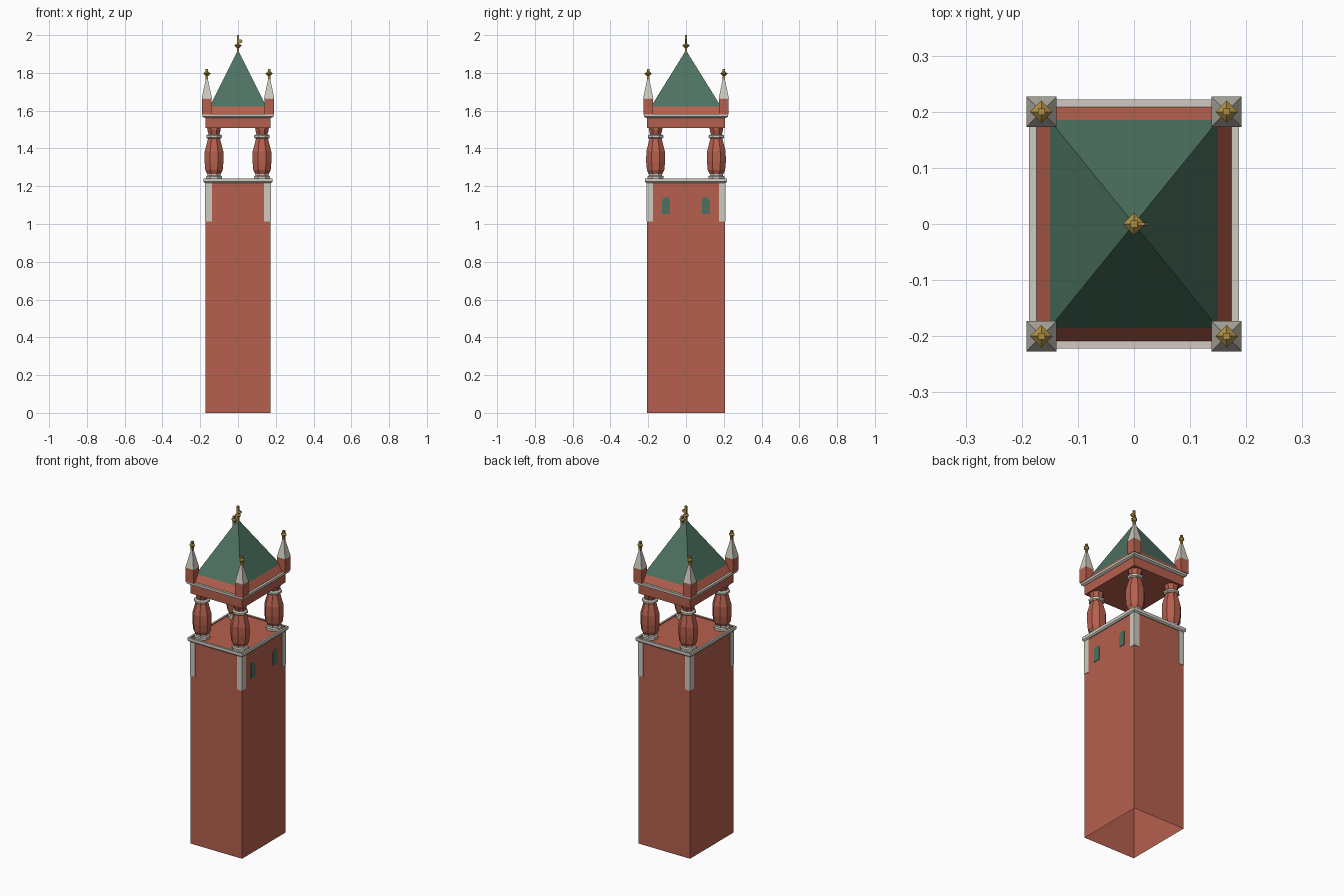
import bpy, bmesh, math

cube = bpy.data.objects.get("Cube")
if cube:
    bpy.data.objects.remove(cube)


def material(name, rgb):
    m = bpy.data.materials.new(name)
    m.use_nodes = True
    m.diffuse_color = (*rgb, 1)
    m.node_tree.nodes["Principled BSDF"].inputs["Base Color"].default_value = (*rgb, 1)
    return m


BRICK = material("red_brick", (0.47, 0.117, 0.075))
STONE = material("pale_stone", (0.63, 0.6, 0.53))
GREEN = material("green_copper", (0.075, 0.17, 0.12))
GOLD = material("gold", (0.42, 0.27, 0.055))


def finish(name, bm, mats):
    bmesh.ops.remove_doubles(bm, verts=bm.verts, dist=0.00001)
    bmesh.ops.recalc_face_normals(bm, faces=bm.faces)
    mesh = bpy.data.meshes.new(name)
    bm.to_mesh(mesh)
    bm.free()
    for m in mats:
        mesh.materials.append(m)
    ob = bpy.data.objects.new(name, mesh)
    bpy.context.collection.objects.link(ob)
    return ob


def stack(name, mats, levels, at=(0, 0), sides=4, turn=0.5, bottom=True):
    """Join polygon rings (z, half width x, half width y); the last material fills later bands."""
    bm = bmesh.new()
    k = 1 / math.cos(math.pi / sides) if turn else 1
    rings = []
    for z, hx, hy in levels:
        angles = [(i + turn) * math.tau / sides for i in range(sides)]
        rings.append([bm.verts.new((at[0] + hx * k * math.cos(a),
                                    at[1] + hy * k * math.sin(a), z)) for a in angles])
    for band, (low, high) in enumerate(zip(rings, rings[1:])):
        for i in range(sides):
            j = (i + 1) % sides
            if levels[band + 1][1] == 0:
                f = bm.faces.new((low[i], low[j], high[i]))
            elif levels[band][1] == 0:
                f = bm.faces.new((low[i], high[j], high[i]))
            else:
                f = bm.faces.new((low[i], low[j], high[j], high[i]))
            f.material_index = min(band, len(mats) - 1)
    if bottom and levels[0][1] > 0:
        bm.faces.new(rings[0][::-1])
    if levels[-1][1] > 0:
        bm.faces.new(rings[-1]).material_index = len(mats) - 1
    loose = [v for v in bm.verts if not v.link_faces]
    bmesh.ops.delete(bm, geom=loose, context='VERTS')
    return finish(name, bm, mats)


def round_stack(name, mat, profile, at):
    return stack(name, [mat], [(z, r, r) for z, r in profile], at, sides=8)


def finial(name, at, z, post_top):
    # Thin square post through a four-sided diamond
    stack(name + "_post", [GOLD], [(z - 0.045, 0.006, 0.006), (post_top, 0.006, 0.006)], at)
    stack(name + "_diamond", [GOLD],
          [(z - 0.02, 0, 0), (z, 0.02, 0.02), (z + 0.016, 0, 0)], at, turn=0)


# Shaft, open underneath
stack("tower_shaft", [BRICK], [(0, 0.172, 0.207), (1.216, 0.172, 0.207)], bottom=False)

# Stone rim with a brick floor slightly sunk inside it
stack("balcony_rim", [STONE, STONE, STONE, BRICK],
      [(1.217, 0.176, 0.211), (1.224, 0.183, 0.218), (1.242, 0.183, 0.218),
       (1.242, 0.172, 0.207), (1.236, 0.172, 0.207)])

# Arched window plates on one side only
for label, y in (("front", -0.105), ("back", 0.105)):
    bm = bmesh.new()
    outline = [(y - 0.021, 1.052), (y + 0.021, 1.052)]
    outline += [(y + 0.021 * math.cos(a), 1.122 + 0.021 * math.sin(a))
                for a in (i * math.pi / 6 for i in range(7))]
    face = bm.faces.new([bm.verts.new((0.17, p, z)) for p, z in outline])
    out = bmesh.ops.extrude_face_region(bm, geom=[face])["geom"]
    bmesh.ops.translate(bm, vec=(0.005, 0, 0),
                        verts=[v for v in out if isinstance(v, bmesh.types.BMVert)])
    finish(label + "_window", bm, [GREEN])

# Entablature and stone cornice
stack("belfry_beam", [BRICK], [(1.507, 0.172, 0.207), (1.566, 0.172, 0.207)])
stack("roof_cornice", [STONE],
      [(1.562, 0.176, 0.211), (1.568, 0.187, 0.222), (1.582, 0.187, 0.222)])

# Pyramid roof with a brick skirt
stack("roof", [BRICK, GREEN],
      [(1.58, 0.175, 0.21), (1.622, 0.15, 0.185), (1.92, 0, 0)])

# Parts repeated on all four corners
for sx, side in ((-1, "right"), (1, "left")):
    for sy, end in ((-1, "front"), (1, "back")):
        tag = f"{end}_{side}_"
        stack(tag + "quoin", [STONE], [(1.013, 0.018, 0.018), (1.22, 0.018, 0.018)],
              (sx * 0.1565, sy * 0.1915))

        col = (sx * 0.127, sy * 0.161)
        round_stack(tag + "column_base", STONE,
                    [(1.236, 0.042), (1.252, 0.042), (1.256, 0.035), (1.27, 0.035)], col)
        round_stack(tag + "column", BRICK,
                    [(1.265, 0.036), (1.285, 0.046), (1.33, 0.05), (1.385, 0.049),
                     (1.455, 0.031), (1.475, 0.029), (1.497, 0.035), (1.508, 0.036)], col)
        round_stack(tag + "column_collar", STONE,
                    [(1.452, 0.035), (1.457, 0.041), (1.468, 0.041), (1.474, 0.033)], col)

        pin = (sx * 0.165, sy * 0.2)
        stack(tag + "pinnacle", [BRICK, STONE],
              [(1.58, 0.026, 0.026), (1.662, 0.026, 0.026), (1.665, 0.027, 0.027),
               (1.775, 0.004, 0.004)], pin)
        finial(tag + "finial", pin, 1.797, 1.82)

# Roof finial with a little wind vane
finial("roof_finial", (0, 0), 1.945, 2.0)
stack("wind_vane", [GOLD], [(1.958, 0.004, 0.003), (1.968, 0.012, 0.003), (1.976, 0.006, 0.003)],
      (0.013, 0))
